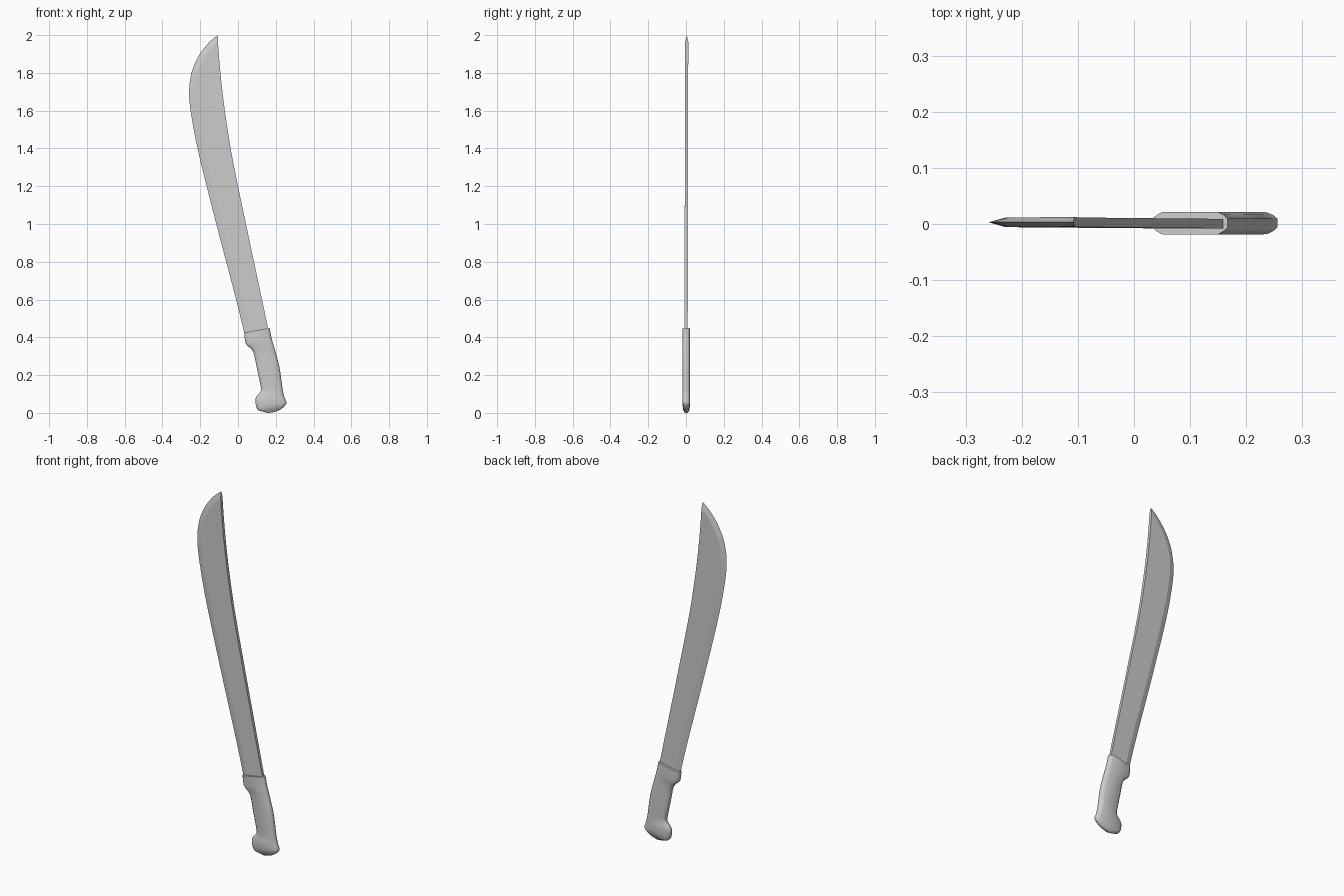
import bpy
import bmesh
import math
from mathutils import Vector

default_cube = bpy.data.objects.get("Cube")
if default_cube:
    bpy.data.objects.remove(default_cube, do_unlink=True)


def make_material(name, colour):
    material = bpy.data.materials.new(name)
    material.use_nodes = True
    material.diffuse_color = colour
    material.node_tree.nodes["Principled BSDF"].inputs["Base Color"].default_value = colour
    return material


def smooth_rows(rows, steps):
    """Catmull-Rom interpolation through rows of numbers."""
    rows = [Vector(row) for row in rows]
    result = []
    for i in range(len(rows) - 1):
        before, start, end = rows[max(i - 1, 0)], rows[i], rows[i + 1]
        after = rows[min(i + 2, len(rows) - 1)]
        for step in range(steps):
            t = step / steps
            result.append(start + 0.5 * t * ((end - before)
                          + t * ((2 * before - 5 * start + 4 * end - after)
                                 + t * (3 * (start - end) + after - before))))
    return result + [rows[-1]]


def loft(name, rings, material, angle):
    """Skin a list of closed rings and cap both ends."""
    bm = bmesh.new()
    loops = [[bm.verts.new(point) for point in ring] for ring in rings]
    count = len(loops[0])
    for lower, upper in zip(loops, loops[1:]):
        for i in range(count):
            j = (i + 1) % count
            bm.faces.new((lower[i], lower[j], upper[j], upper[i]))
    bm.faces.new(loops[0])
    bm.faces.new(loops[-1])
    bmesh.ops.remove_doubles(bm, verts=bm.verts, dist=0.0002)
    bmesh.ops.recalc_face_normals(bm, faces=bm.faces)
    mesh = bpy.data.meshes.new(name)
    bm.to_mesh(mesh)
    bm.free()
    mesh.materials.append(material)
    obj = bpy.data.objects.new(name, mesh)
    bpy.context.collection.objects.link(obj)
    bpy.ops.object.select_all(action="DESELECT")
    obj.select_set(True)
    bpy.context.view_layer.objects.active = obj
    bpy.ops.object.shade_smooth_by_angle(angle=math.radians(angle))
    return obj


grey = make_material("plain grey", (0.6, 0.6, 0.6, 1))

# Blade: cutting edge x, z and spine x, z from grip to tip
blade_rows = smooth_rows([
    (0.043, 0.38, 0.165, 0.42),
    (-0.01, 0.6, 0.127, 0.6),
    (-0.115, 1.0, 0.042, 1.0),
    (-0.198, 1.33, -0.026, 1.33),
    (-0.238, 1.52, -0.058, 1.52),
    (-0.259, 1.68, -0.08, 1.68),
    (-0.246, 1.8, -0.093, 1.8),
    (-0.208, 1.89, -0.1, 1.88),
    (-0.155, 1.96, -0.104, 1.93),
    (-0.108, 2.0, -0.106, 1.965),
], 4)
bevel, half = 0.03, 0.0085
blade_rings = []
for i, (ex, ez, sx, sz) in enumerate(blade_rows):
    ahead = blade_rows[min(i + 1, len(blade_rows) - 1)]
    behind = blade_rows[max(i - 1, 0)]
    tangent = Vector((ahead[0] - behind[0], ahead[1] - behind[1])).normalized()
    bx, bz = ex + bevel * tangent.y, ez - bevel * tangent.x
    if bx > sx or i == len(blade_rows) - 1:
        bx, bz = sx, sz
    y = 0.0005 + 0.002 * (ez - 0.4)
    blade_rings.append([(ex, y, ez), (bx, y - half, bz), (sx, y - half, sz),
                        (sx, y + half, sz), (bx, y + half, bz)])
loft("blade", blade_rings, grey, 15)

# Handle: finger side x, z, back side x, z and half thickness
handle_rows = smooth_rows([
    (0.033, 0.425, 0.167, 0.45, 0.02),
    (0.037, 0.385, 0.177, 0.4, 0.02),
    (0.046, 0.36, 0.185, 0.37, 0.02),
    (0.08, 0.325, 0.198, 0.325, 0.02),
    (0.098, 0.245, 0.219, 0.245, 0.02),
    (0.118, 0.15, 0.233, 0.15, 0.02),
    (0.12, 0.115, 0.238, 0.115, 0.02),
    (0.092, 0.075, 0.247, 0.08, 0.02),
    (0.102, 0.02, 0.256, 0.048, 0.018),
    (0.135, 0.006, 0.225, 0.018, 0.013),
    (0.16, 0.0, 0.19, 0.004, 0.009),
], 3)
rim = [(0, 0.4), (0.008, 0.75), (0.018, 1)]
handle_rings = []
for fx, fz, rx, rz, thick in handle_rows:
    front, rear = Vector((fx, 0.0015, fz)), Vector((rx, 0.0015, rz))
    width = (rear - front).length
    side = [(min(inset / width, 0.45), k) for inset, k in rim]
    side += [(1 - u, k) for u, k in reversed(side)]
    near = [front.lerp(rear, u) - Vector((0, thick * k, 0)) for u, k in side]
    far = [front.lerp(rear, u) + Vector((0, thick * k, 0)) for u, k in reversed(side)]
    handle_rings.append(near + far)
loft("handle", handle_rings, grey, 50)
